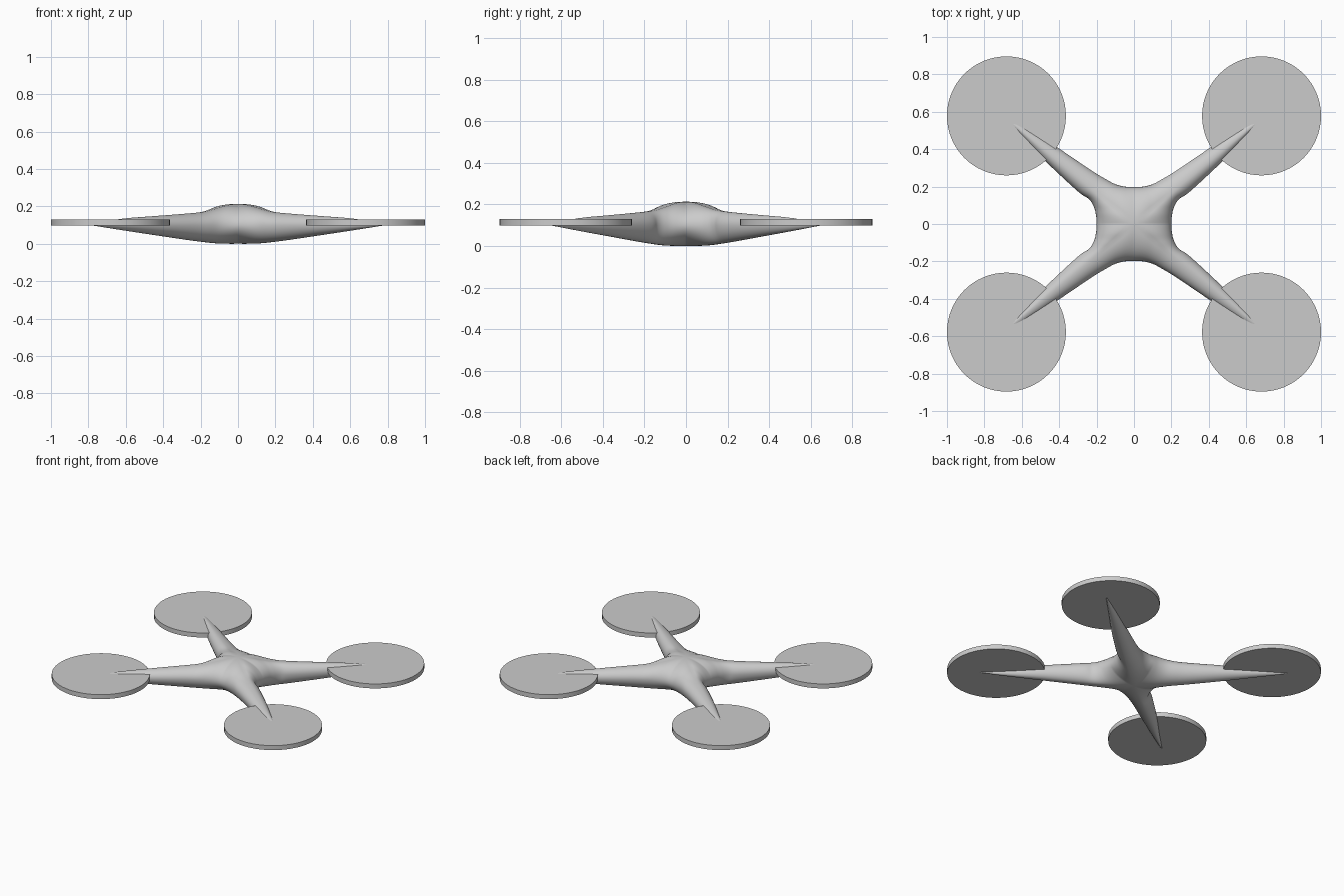
import bpy, bmesh, math
from mathutils import Vector

if "Cube" in bpy.data.objects:
    bpy.data.objects.remove(bpy.data.objects["Cube"])

grey = bpy.data.materials.new("light_grey")
grey.diffuse_color = (0.6, 0.6, 0.6, 1)
grey.use_nodes = True
grey.node_tree.nodes["Principled BSDF"].inputs["Base Color"].default_value = grey.diffuse_color

# Arm sections: distance along arm, left outline xy, right outline xy, top z, bottom z
rows = [
    (0.00, 0.000, 0.198, 0.200, 0.000, 0.213, 0.000),
    (0.07, 0.050, 0.200, 0.203, 0.045, 0.208, 0.000),
    (0.15, 0.100, 0.213, 0.214, 0.090, 0.190, 0.002),
    (0.24, 0.155, 0.242, 0.241, 0.133, 0.171, 0.009),
    (0.36, 0.230, 0.288, 0.302, 0.176, 0.161, 0.021),
    (0.577, 0.405, 0.406, 0.478, 0.340, 0.148, 0.046),
    (0.80, 0.598, 0.533, 0.630, 0.495, 0.134, 0.072),
    (1.03, 0.793, 0.656, 0.793, 0.656, 0.105, 0.100),
]
DIR = Vector((0.793, 0.656)).normalized()
MID_Z, STEPS, SEG = 0.1, 6, 40


def smooth_rows():
    """Catmull-Rom through the rows, mirrored across the seam at the start."""
    d, lx, ly, rx, ry, t, b = rows[1]
    last, prev = rows[-1], rows[-2]
    pts = [(-d, -lx, ly, rx, -ry, t, b)] + rows
    pts.append(tuple(2 * p - q for p, q in zip(last, prev)))
    out = []
    for i in range(1, len(pts) - 2):
        for k in range(STEPS):
            u = k / STEPS
            out.append([0.5 * (2 * b + (c - a) * u + (2 * a - 5 * b + 4 * c - e) * u * u
                               + (3 * b - a - 3 * c + e) * u ** 3)
                        for a, b, c, e in zip(*pts[i - 1:i + 3])])
    out.append(list(last))
    return out


def section(row):
    """Rounded cross-section, bent like a V near the hub."""
    d, lx, ly, rx, ry, top, bot = row
    m, ring = DIR * d, []
    for k in range(SEG):
        a = 2 * math.pi * k / SEG
        c, s = math.cos(a), math.sin(a)
        edge = Vector((rx, ry)) if c > 0 else Vector((lx, ly))
        p = m + (edge - m) * abs(c)
        z = MID_Z + s * ((top - MID_Z) if s > 0 else (MID_Z - bot))
        ring.append((p.x, p.y, z))
    return ring


# Body: one arm quarter, mirrored four ways and welded at the seams
rings = [section(r) for r in smooth_rows()]
bm = bmesh.new()
for sx in (1, -1):
    for sy in (1, -1):
        vs = [[bm.verts.new((x * sx, y * sy, z)) for x, y, z in ring] for ring in rings]
        for a, b in zip(vs, vs[1:]):
            for k in range(SEG):
                n = (k + 1) % SEG
                bm.faces.new((a[k], a[n], b[n], b[k]))
bmesh.ops.remove_doubles(bm, verts=bm.verts, dist=0.0003)
bmesh.ops.recalc_face_normals(bm, faces=bm.faces)
mesh = bpy.data.meshes.new("body")
bm.to_mesh(mesh)
bm.free()
mesh.materials.append(grey)
mesh.shade_smooth()
body = bpy.data.objects.new("body", mesh)
bpy.context.collection.objects.link(body)

# Rotor discs
for sx, side in ((-1, "left"), (1, "right")):
    for sy, end in ((-1, "front"), (1, "back")):
        bpy.ops.mesh.primitive_cylinder_add(vertices=64, radius=0.318, depth=0.032,
                                            location=(0.682 * sx, 0.578 * sy, 0.114))
        disc = bpy.context.object
        disc.name = f"rotor_disc_{end}_{side}"
        disc.data.materials.append(grey)
        bpy.ops.object.shade_smooth_by_angle(angle=math.radians(30))
